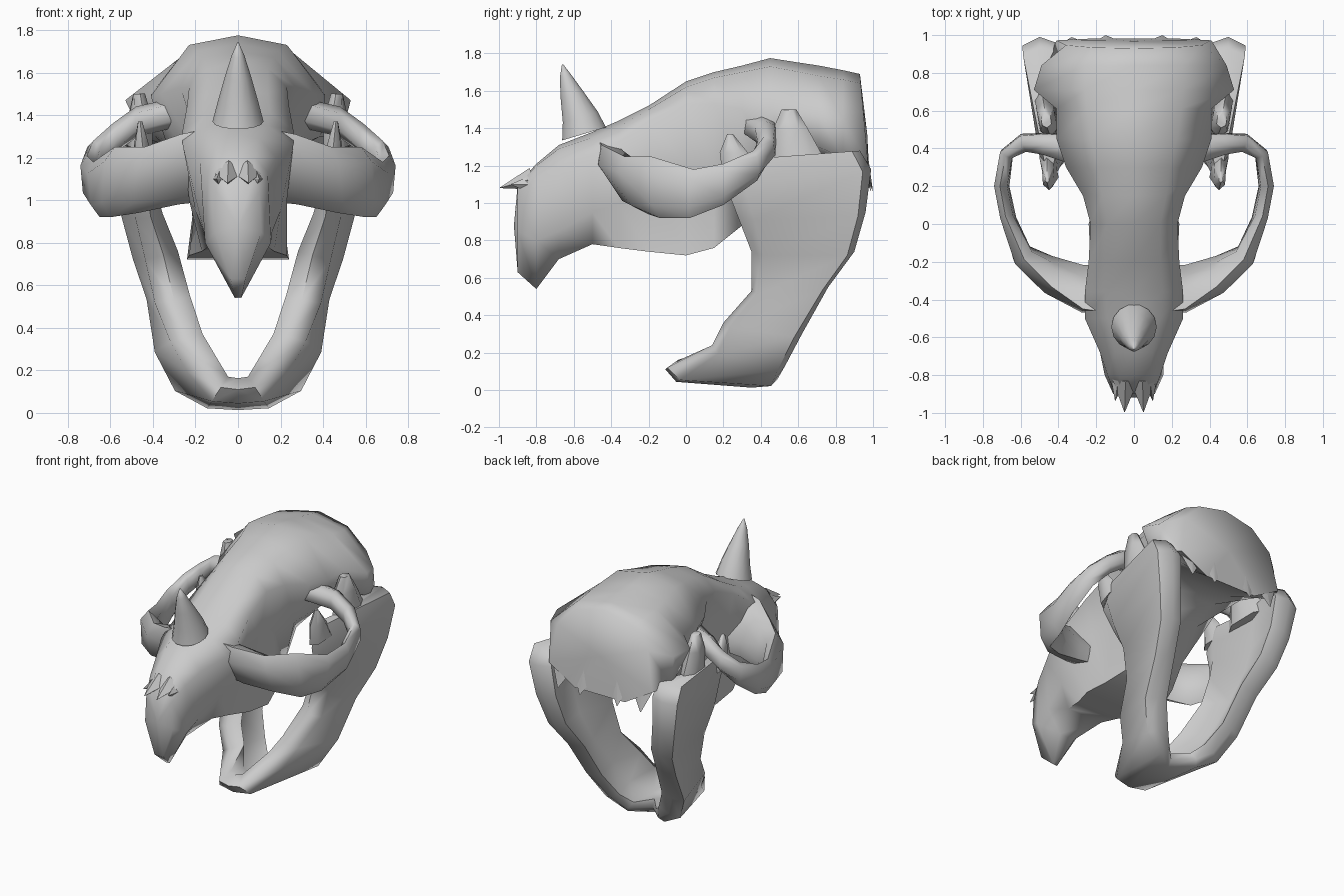
import bpy, bmesh, math
from mathutils import Vector

if "Cube" in bpy.data.objects:
    bpy.data.objects.remove(bpy.data.objects["Cube"])

bone = bpy.data.materials.new("bone_grey")
bone.use_nodes = True
GREY = (0.6, 0.6, 0.6, 1)
bone.diffuse_color = GREY
bone.node_tree.nodes["Principled BSDF"].inputs["Base Color"].default_value = GREY


def loft(name, rings, start=True, end=True, mirror=False, dents=(0, 0), angle=70):
    """Skin a row of equal-sized rings; dents push the end caps along y."""
    bm = bmesh.new()
    rows = [[bm.verts.new(p) for p in ring] for ring in rings]
    for a, b in zip(rows, rows[1:]):
        n = len(a)
        for i in range(n):
            j = (i + 1) % n
            bm.faces.new((a[i], a[j], b[j], b[i]))
    for wanted, row, dent in ((start, rows[0], dents[0]), (end, rows[-1], dents[1])):
        if wanted:
            cap = bm.faces.new(row)
            if dent:
                hub = bmesh.ops.poke(bm, faces=[cap])["verts"][0]
                hub.co.y += dent
    bmesh.ops.recalc_face_normals(bm, faces=bm.faces[:])
    mesh = bpy.data.meshes.new(name)
    bm.to_mesh(mesh)
    bm.free()
    obj = bpy.data.objects.new(name, mesh)
    bpy.context.collection.objects.link(obj)
    mesh.materials.append(bone)
    if mirror:
        mod = obj.modifiers.new("mirror", "MIRROR")
        mod.use_clip = True
    bpy.ops.object.select_all(action="DESELECT")
    obj.select_set(True)
    bpy.context.view_layer.objects.active = obj
    bpy.ops.object.shade_smooth_by_angle(angle=math.radians(angle))
    return obj


def blade(name, stations, near=0.2, far=0.78, dish=1, **options):
    """Bar between two edge lines, with half thicknesses near each edge.
    A dish below 1 hollows the inner side."""
    edges = [(Vector(s[0]), Vector(s[1]), s[2], s[-1]) for s in stations]
    mids = [(f + b) / 2 for f, b, *_ in edges]
    rings = []
    for i, (f, b, tn, tf) in enumerate(edges):
        along = mids[min(i + 1, len(mids) - 1)] - mids[max(i - 1, 0)]
        out = (b - f).cross(along).normalized()
        p, q = f.lerp(b, near), f.lerp(b, far)
        inner = (p + q) / 2 - out * (tn + tf) / 2 * dish
        ring = [f, p + out * tn, q + out * tf, b, q - out * tf, inner, p - out * tn]
        on_centre = f.x == 0 and b.x == 0
        rings.append([(0 if on_centre else v.x, v.y, max(v.z, 0)) for v in ring])
    return loft(name, rings, mirror=True, **options)


def spike(name, base, tip, rx, rz):
    """Small four-sided shard."""
    b = Vector(base)
    along = (Vector(tip) - b).normalized()
    side = Vector((1, 0, 0))
    up = along.cross(side)
    ring = [b + side * rx, b + up * rz, b - side * rx, b - up * rz]
    return loft(name, [ring, [Vector(tip).lerp(p, 0.03) for p in ring]], mirror=True)


# Skull: y, crown height, then shoulder, brow, wall and palate points (x, z)
sections = [
    (-.9, 1.10, (.07, 1.10), (.1, 1.04), (.11, .85), (.035, .63)),
    (-.8, 1.21, (.08, 1.20), (.14, 1.13), (.155, .8), (.015, .54)),
    (-.68, 1.31, (.1, 1.29), (.18, 1.2), (.16, .85), (.06, .70)),
    (-.5, 1.38, (.14, 1.35), (.26, 1.26), (.2, .95), (.14, .78)),
    (-.36, 1.44, (.15, 1.41), (.26, 1.33), (.23, 1), (.17, .76)),
    (-.2, 1.52, (.14, 1.5), (.24, 1.44), (.18, 1.15), (.23, .74)),
    (0, 1.65, (.14, 1.62), (.23, 1.53), (.17, 1.2), (.24, .72)),
    (.15, 1.7, (.17, 1.67), (.27, 1.53), (.18, 1.2), (.2, .76)),
    (.3, 1.735, (.19, 1.7), (.36, 1.5), (.24, 1.2), (.16, .88)),
    (.45, 1.775, (.23, 1.73), (.41, 1.49), (.34, 1.28), (.15, 1.08)),
    (.61, 1.75, (.25, 1.7), (.41, 1.5), (.39, 1.3), (.15, 1.18)),
    (.71, 1.735, (.26, 1.68), (.53, 1.47), (.45, 1.3), (.2, 1.22)),
    (.84, 1.71, (.26, 1.66), (.49, 1.45), (.47, 1.24), (.22, 1.2)),
    (.93, 1.69, (.22, 1.64), (.36, 1.5), (.41, 1.22), (.2, 1.1)),
]
rings = []
for y, crown, *side in sections:
    ring = [(0, crown)] + side + [(-x, z) for x, z in reversed(side)]
    lean = 0.09 if y > 0.9 else 0
    rings.append([(x, y + (crown - z) * lean, z) for x, z in ring])
loft("skull", rings, dents=(-0.02, 0.01))

# Jagged nose edge and back rim
spike("nose_shard", (.045, -.82, 1.13), (.05, -1, 1.08), .07, .06)
spike("outer_nose_shard", (.08, -.8, 1.1), (.1, -.94, 1.1), .045, .06)
for label, x, y in (("inner", .13, .95), ("outer", .31, .94)):
    spike(label + "_rim_shard", (x, y, 1.24), (x + .02, y + .05, 1.06), .1, .025)

# Horn on the nose bridge
horn = []
for y, z, r in ((-.545, 1.37, .12), (-.565, 1.46, .096), (-.61, 1.58, .062),
                (-.645, 1.68, .03), (-.66, 1.74, .004)):
    steps = [math.tau * k / 14 for k in range(14)]
    horn.append([(r * math.cos(a), y + r * math.sin(a), z + r * .3 * math.sin(a))
                 for a in steps])
loft("horn", horn)

# Cheek arches: top edge, bottom edge, half thickness
blade("cheek_arch", [
    ((.12, -.47, 1.34), (.1, -.22, 1.0), .07),
    ((.27, -.45, 1.31), (.28, -.23, .98), .075),
    ((.44, -.33, 1.25), (.47, -.2, .94), .07),
    ((.58, -.19, 1.25), (.6, -.14, .92), .055),
    ((.68, .04, 1.18), (.65, .02, .92), .035),
    ((.71, .2, 1.21), (.69, .2, .99), .035),
    ((.68, .36, 1.28), (.67, .38, 1.12), .035),
    ((.59, .42, 1.36), (.58, .44, 1.22), .045),
    ((.48, .42, 1.44), (.47, .43, 1.3), .055),
    ((.3, .39, 1.48), (.3, .39, 1.34), .08),
])

# Lower jaw: front edge, back edge, half thicknesses, from chin to hinge
blade("lower_jaw", [
    ((0, -.11, .11), (0, .38, .06), .06, .05),
    ((.08, -.1, .12), (.12, .49, .06), .07, .05),
    ((.16, .14, .24), (.23, .53, .13), .08),
    ((.23, .2, .36), (.32, .62, .3), .08),
    ((.3, .35, .53), (.36, .76, .55), .085, .075),
    ((.35, .35, .74), (.42, .9, .74), .08),
    ((.41, .28, .92), (.47, .96, .95), .065, .085),
    ((.44, .21, 1.1), (.5, .99, 1.18), .045, .095),
    ((.44, .26, 1.23), (.5, .93, 1.28), .03, .09),
], start=False, near=.13, far=.95, dish=-.1)
blade("jaw_hinge", [
    ((.44, .44, 1.15), (.49, .76, 1.2), .05),
    ((.44, .46, 1.38), (.48, .65, 1.4), .045),
    ((.46, .51, 1.5), (.47, .59, 1.5), .025),
])
blade("jaw_prong", [
    ((.43, .2, 1.12), (.47, .4, 1.16), .04),
    ((.45, .18, 1.27), (.46, .33, 1.27), .03),
    ((.46, .22, 1.37), (.46, .25, 1.37), .01),
])
